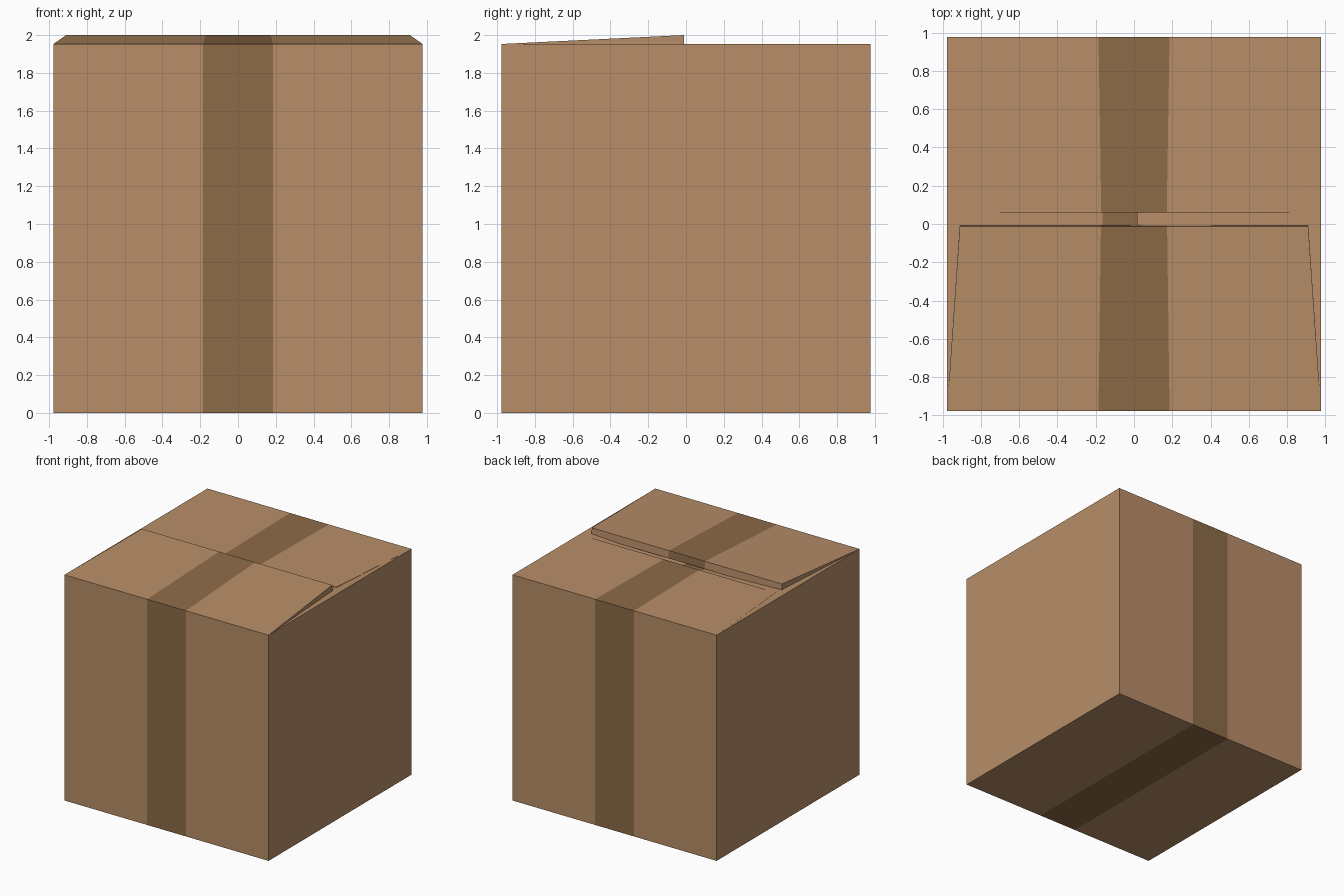
import bpy, bmesh, math

if "Cube" in bpy.data.objects:
    bpy.data.objects.remove(bpy.data.objects["Cube"])


def material(name, colour):
    m = bpy.data.materials.new(name)
    m.diffuse_color = (*colour, 1.0)
    m.use_nodes = True
    m.node_tree.nodes["Principled BSDF"].inputs["Base Color"].default_value = m.diffuse_color
    return m


CARD = material("cardboard", (0.479, 0.270, 0.138))
TAPE = material("brown tape", (0.266, 0.147, 0.065))


def sheet(name, profile, closed=True, centre_tape=True, taped_rows=(), turn=0.0):
    """Sweep a (y, z, half width) profile across x in three strips; the middle one is tape."""
    bm = bmesh.new()
    rows = []
    for y, z, w in profile:
        t = w * 0.19
        rows.append([bm.verts.new((x, y, z)) for x in (-w, -t, t, w)])
    n = len(rows)
    for i in range(n if closed else n - 1):
        a, b = rows[i], rows[(i + 1) % n]
        for c in range(3):
            f = bm.faces.new((a[c], a[c + 1], b[c + 1], b[c]))
            if (centre_tape and c == 1) or i in taped_rows:
                f.material_index = 1
    for c in (0, 3):
        bm.faces.new([r[c] for r in rows])
    bmesh.ops.recalc_face_normals(bm, faces=bm.faces)
    mesh = bpy.data.meshes.new(name)
    mesh.materials.append(CARD)
    mesh.materials.append(TAPE)
    bm.to_mesh(mesh)
    bm.free()
    ob = bpy.data.objects.new(name, mesh)
    ob.rotation_euler.z = turn
    bpy.context.collection.objects.link(ob)
    return ob


H, TOP = 0.977, 1.953

# Open-topped box: front, bottom and back carry the tape, the end caps are the sides
sheet("box_body", [(-H, TOP, H), (-H, 0, H), (H, 0, H), (H, TOP, H)], closed=False)

# Front flap rises a little towards its free edge
sheet("front_flap", [(-H, TOP, H), (-0.012, 2.0, 0.91), (-0.008, 1.935, 0.91)])

# Back flap lies almost level and stops just short of the front one
sheet("back_flap", [(H, TOP, H), (0.06, 1.952, 0.90), (0.06, 1.90, 0.90)])

# Inner side flaps sink towards the middle, the left one lying over the right one
sheet("left_flap", [(-H, TOP, H), (-0.165, 1.927, 0.91), (0.018, 1.921, 0.90), (0.018, 1.905, 0.90)],
      centre_tape=False, taped_rows=(1, 2), turn=-math.pi / 2)
sheet("right_flap", [(-H, TOP, H), (0.018, 1.90, 0.90), (0.018, 1.885, 0.90)],
      centre_tape=False, turn=math.pi / 2)
